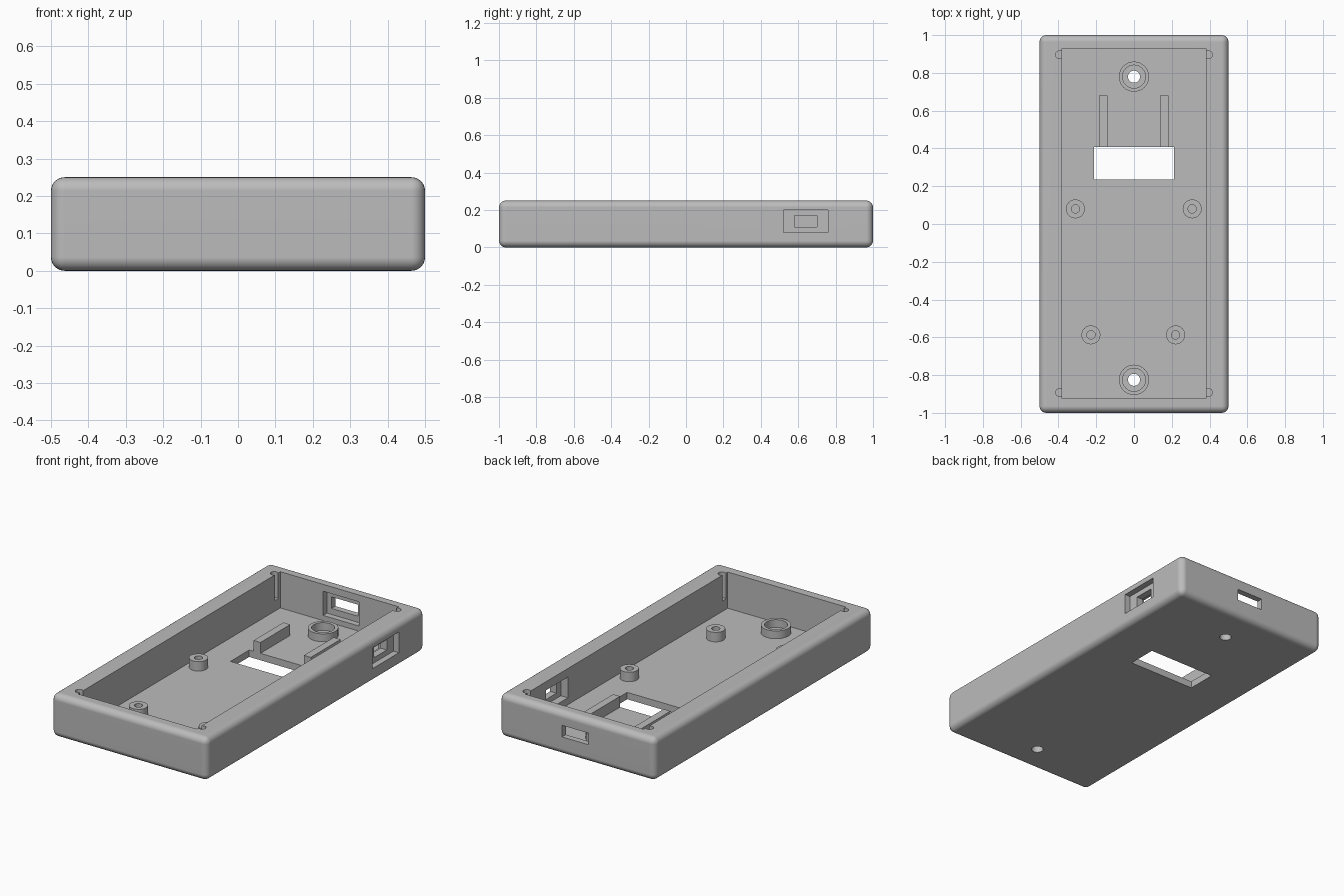
import bpy
import bmesh
import math
from mathutils import Matrix, Vector

default = bpy.data.objects.get("Cube")
if default:
    bpy.data.objects.remove(default, do_unlink=True)

GREY = (0.5, 0.5, 0.5, 1.0)
plastic = bpy.data.materials.new("grey_plastic")
plastic.use_nodes = True
plastic.diffuse_color = GREY
plastic.node_tree.nodes["Principled BSDF"].inputs["Base Color"].default_value = GREY

FLOOR = 0.04
TOP = 0.25


def finish(name, bm):
    bmesh.ops.recalc_face_normals(bm, faces=bm.faces)
    mesh = bpy.data.meshes.new(name)
    bm.to_mesh(mesh)
    bm.free()
    mesh.materials.append(plastic)
    obj = bpy.data.objects.new(name, mesh)
    bpy.context.collection.objects.link(obj)
    return obj


def box(name, low, high, radius=0):
    low, high = Vector(low), Vector(high)
    bm = bmesh.new()
    place = Matrix.Translation((low + high) / 2) @ Matrix.Diagonal((high - low).to_4d())
    bmesh.ops.create_cube(bm, size=1, matrix=place)
    if radius:
        bmesh.ops.bevel(bm, geom=bm.edges[:], offset=radius, segments=6,
                        profile=0.5, affect='EDGES')
    return finish(name, bm)


def cylinder(name, x, y, radius, z0, z1):
    bm = bmesh.new()
    bmesh.ops.create_cone(bm, cap_ends=True, segments=32, radius1=radius, radius2=radius,
                          depth=z1 - z0, matrix=Matrix.Translation((x, y, (z0 + z1) / 2)))
    return finish(name, bm)


def smooth(obj):
    bpy.ops.object.select_all(action='DESELECT')
    obj.select_set(True)
    bpy.context.view_layer.objects.active = obj
    bpy.ops.object.shade_smooth_by_angle(angle=math.radians(30))


def tube(name, x, y, outer, inner, z0, z1):
    """Upright ring, made by spinning a rectangular profile."""
    bm = bmesh.new()
    corners = [(outer, z0), (outer, z1), (inner, z1), (inner, z0)]
    verts = [bm.verts.new((x + r, y, z)) for r, z in corners]
    edges = [bm.edges.new((verts[i], verts[i - 1])) for i in range(4)]
    bmesh.ops.spin(bm, geom=verts + edges, cent=(x, y, 0), axis=(0, 0, 1),
                   angle=math.tau, steps=32)
    bmesh.ops.remove_doubles(bm, verts=bm.verts, dist=0.0001)
    obj = finish(name, bm)
    smooth(obj)
    return obj


def cut(target, cutter):
    cutter.hide_render = True
    bpy.ops.object.select_all(action='DESELECT')
    bpy.context.view_layer.objects.active = target
    target.select_set(True)
    mod = target.modifiers.new("cut", 'BOOLEAN')
    mod.operation = 'DIFFERENCE'
    mod.solver = 'EXACT'
    mod.object = cutter
    bpy.ops.object.modifier_apply(modifier=mod.name)
    bpy.data.objects.remove(cutter, do_unlink=True)


# Rounded tray with an open top
shell = box("case_shell", (-0.5, -1, 0), (0.5, 1, TOP), radius=0.036)
cut(shell, box("cavity", (-0.38, -0.925, FLOOR), (0.38, 0.93, 0.4)))

# Floor window
cut(shell, box("floor_window", (-0.213, 0.235, -0.1), (0.213, 0.407, 0.1)))

# Side switch opening: outer recess, inner pocket and through slot
cut(shell, box("switch_recess", (0.465, 0.52, 0.08), (0.6, 0.76, 0.2)))
cut(shell, box("switch_pocket", (0.3, 0.54, 0.08), (0.425, 0.74, 0.2)))
cut(shell, box("switch_slot", (0.3, 0.58, 0.11), (0.6, 0.7, 0.17)))

# Back socket opening: inner recess and through slot
cut(shell, box("socket_recess", (-0.105, 0.85, 0.07), (0.125, 0.965, 0.21)))
cut(shell, box("socket_slot", (-0.075, 0.85, 0.105), (0.095, 1.1, 0.172)))

# Corner grooves for the lid pins
for x in (-0.394, 0.394):
    for y in (-0.892, 0.896):
        cut(shell, cylinder("pin_groove", x, y, 0.021, 0.1, 0.4))

# Screw holes with raised collars
for label, y in (("front", -0.825), ("back", 0.78)):
    cut(shell, cylinder("screw_hole", 0, y, 0.032, -0.1, 0.15))
    tube(label + "_screw_collar", 0, y, 0.08, 0.061, FLOOR - 0.01, 0.085)

smooth(shell)
normals = shell.modifiers.new("even_normals", 'WEIGHTED_NORMAL')
normals.keep_sharp = True

# Board standoffs
for label, x, y in (("back_right", -0.31, 0.08), ("back_left", 0.308, 0.08),
                    ("front_right", -0.228, -0.587), ("front_left", 0.22, -0.587)):
    tube(label + "_standoff", x, y, 0.05, 0.022, FLOOR - 0.01, 0.095)

# Guide rails behind the window
for label, x in (("right", -0.163), ("left", 0.16)):
    box(label + "_guide_rail", (x - 0.022, 0.407, FLOOR - 0.01), (x + 0.022, 0.68, 0.103))
